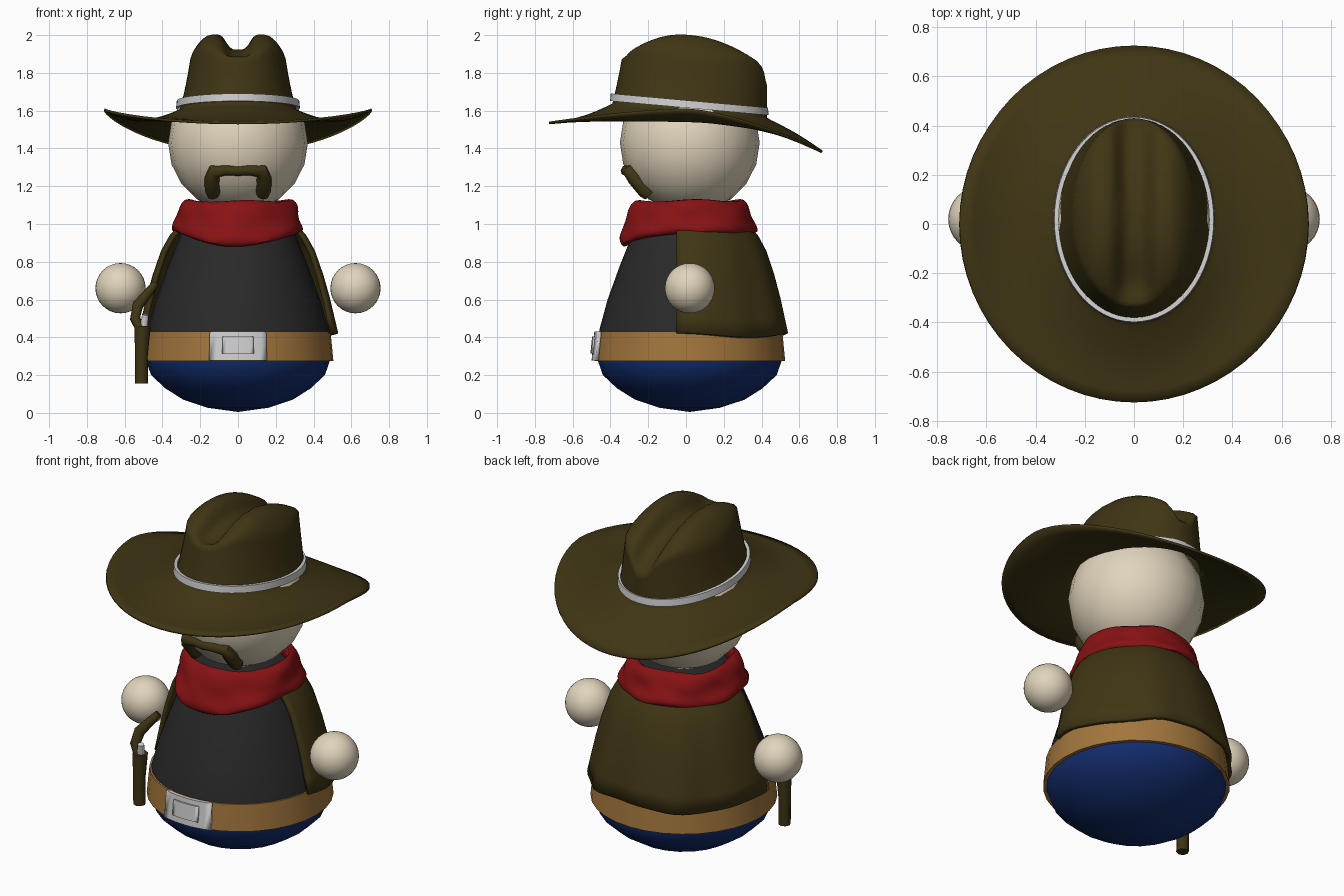
import bpy, bmesh, math
from math import sin, cos, pi
from mathutils import Vector

if "Cube" in bpy.data.objects:
    bpy.data.objects.remove(bpy.data.objects["Cube"])

CY = 0.02   # depth of the body axis


def material(name, r, g, b):
    m = bpy.data.materials.new(name)
    m.use_nodes = True
    m.diffuse_color = (r, g, b, 1)
    bsdf = m.node_tree.nodes["Principled BSDF"]
    bsdf.inputs["Base Color"].default_value = (r, g, b, 1)
    bsdf.inputs["Roughness"].default_value = 0.8
    return m


SKIN = material("skin", 0.75, 0.66, 0.5)
BROWN = material("dark brown", 0.05, 0.036, 0.007)
RED = material("red", 0.25, 0.006, 0.007)
BLACK = material("charcoal", 0.022, 0.022, 0.022)
TAN = material("tan leather", 0.36, 0.18, 0.045)
BLUE = material("navy", 0.006, 0.025, 0.15)
METAL = material("light grey", 0.62, 0.62, 0.63)


def finish(ob, mat, angle=50):
    ob.data.materials.append(mat)
    bpy.ops.object.select_all(action="DESELECT")
    ob.select_set(True)
    bpy.context.view_layer.objects.active = ob
    bpy.ops.object.shade_smooth_by_angle(angle=math.radians(angle))
    return ob


def loft(name, rows, mat, wrap=True, loop=False, angle=50):
    """Skin rows of points; wrap closes each row, loop joins last row to first."""
    bm = bmesh.new()
    grid = [[bm.verts.new(p) for p in row] for row in rows]
    n = len(grid[0])
    for i in range(len(grid) if loop else len(grid) - 1):
        a, b = grid[i], grid[(i + 1) % len(grid)]
        for j in range(n if wrap else n - 1):
            k = (j + 1) % n
            bm.faces.new((a[j], a[k], b[k], b[j]))
    bmesh.ops.remove_doubles(bm, verts=bm.verts, dist=1e-5)
    bmesh.ops.recalc_face_normals(bm, faces=bm.faces)
    me = bpy.data.meshes.new(name)
    bm.to_mesh(me)
    bm.free()
    ob = bpy.data.objects.new(name, me)
    bpy.context.collection.objects.link(ob)
    return finish(ob, mat, angle)


def lathe(name, profile, mat, n=32, angle=50):
    return loft(name, [[(r * cos(2 * pi * j / n), CY + r * sin(2 * pi * j / n), z)
                        for j in range(n)] for r, z in profile], mat, angle=angle)


def ball(name, loc, r, mat, n):
    bpy.ops.mesh.primitive_uv_sphere_add(segments=n, ring_count=n // 2, radius=r, location=loc)
    ob = bpy.context.object
    ob.name = name
    return finish(ob, mat, 80)


def tube(name, pts, radii, depth, mat):
    cu = bpy.data.curves.new(name, "CURVE")
    cu.dimensions = "3D"
    cu.bevel_depth, cu.bevel_resolution, cu.use_fill_caps = depth, 2, True
    sp = cu.splines.new("POLY")
    sp.points.add(len(pts) - 1)
    for p, co, r in zip(sp.points, pts, radii):
        p.co, p.radius = (*co, 1), r
    ob = bpy.data.objects.new(name, cu)
    bpy.context.collection.objects.link(ob)
    bpy.ops.object.select_all(action="DESELECT")
    ob.select_set(True)
    bpy.context.view_layer.objects.active = ob
    bpy.ops.object.convert(target="MESH")
    return finish(bpy.context.object, mat)


def arc_plate(name, half, z0, z1, r0, r1, thick, mat):
    """Curved plate wrapped on the front of the belt."""
    rows = []
    for i in range(9):
        a = -pi / 2 + half * (i / 4 - 1)
        rows.append([(r * cos(a), CY + r * sin(a), z) for r, z in
                     ((r0, z0), (r0 + thick, z0), (r1 + thick, z1), (r1, z1))])
    ob = loft(name, rows, mat, angle=30)
    bm = bmesh.new()
    bm.from_mesh(ob.data)
    bmesh.ops.holes_fill(bm, edges=bm.edges)
    bmesh.ops.recalc_face_normals(bm, faces=bm.faces)
    bm.to_mesh(ob.data)
    bm.free()


# Body: rounded trousers, shirt and belt
lathe("trousers", [(0, .005), (.16, .027), (.29, .07), (.385, .13), (.46, .2), (.488, .28), (.48, .34)], BLUE, 24)
lathe("shirt", [(.49, .38), (.476, .45), (.435, .6), (.37, .78), (.31, .93), (.25, 1.05), (0, 1.1)], BLACK)
lathe("belt", [(.47, .275), (.505, .275), (.49, .43), (.46, .43)], TAN, angle=30)
arc_plate("buckle", .3, .278, .432, .505, .49, .015, METAL)
arc_plate("buckle_tongue", .16, .315, .405, .517, .508, .009, METAL)

# Head and floating hands
HEAD = Vector((0, CY, 1.43))
ball("head", HEAD, .37, SKIN, 20)
for side, label in ((1, "left"), (-1, "right")):
    ball(label + "_hand", (side * .622, CY, .66), .133, SKIN, 32)

# Moustache laid on the face
half = [(0, 1.28), (.06, 1.285), (.125, 1.28), (.137, 1.24), (.135, 1.175), (.132, 1.155)]
path = [(-x, z) for x, z in half[:0:-1]] + half
pts = [(x, CY - math.sqrt(.372 ** 2 - x * x - (z - HEAD.z) ** 2), z) for x, z in path]
arm = [.75, .8, 1.1, 1.2, 1.2, 1]
tube("moustache", pts, arm[:0:-1] + arm, .034, BROWN)

# Neckerchief: folded ring with a point hanging in front
section = [(.24, 1.10), (.265, 1.135), (.305, 1.115), (.32, 1.06), (.325, 1.02),
           (.35, .985), (.345, .95), (.30, .94), (.26, 1.0)]
rows = []
for i in range(48):
    a = 2 * pi * i / 48
    front = max(0, -sin(a))
    row = []
    for k, (r, z) in enumerate(section):
        low = (1.14 - z) / .2
        fold = .008 * sin(5 * a + k) + .006 * sin(9 * a - 2 * k)
        rr = r + fold + .035 * low * front ** 2 + .012 * low * max(0, sin(a))
        row.append((rr * cos(a), CY + rr * sin(a),
                    z - .075 * low * front ** 4 + .006 * sin(4 * a + 1)))
    rows.append(row)
scarf = loft("neckerchief", rows, RED, loop=True, angle=80)
scarf.modifiers.new("soft", "SUBSURF").levels = 1

# Sleeveless coat, open at the front
rows = []
for z, r in ((.41, .512), (.5, .492), (.6, .47), (.72, .438), (.85, .395), (.93, .352), (.98, .31), (1.03, .25)):
    row = []
    edge = math.asin(.07 / r)
    for j in range(41):
        a = -edge + (pi + 2 * edge) * j / 40
        loose = (1.03 - z) / .62
        rr = r + loose * (.008 * sin(7 * a) + .005 * sin(12 * a + 1))
        row.append((rr * cos(a), CY + rr * sin(a), z + loose * .012 * sin(4 * a + 2)))
    rows.append(row)
coat = loft("coat", rows, BROWN, wrap=False, angle=60)
shell = coat.modifiers.new("thickness", "SOLIDIFY")
shell.thickness, shell.offset = .025, 0

# Holster and pistol on the right hip
tube("holster", [(-.51, -.2, .155), (-.512, -.2, .3), (-.505, -.2, .46)], (1, 1, 1.25), .034, BROWN)
tube("pistol_grip", [(-.51, -.2, .43), (-.545, -.19, .5), (-.53, -.17, .57), (-.48, -.15, .63), (-.44, -.12, .68)],
     (1, 1.1, 1.2, 1, .8), .026, BROWN)
tube("pistol_hammer", [(-.5, -.2, .45), (-.49, -.215, .52)], (1, .8), .022, METAL)


# Hat: brim, flared base and creased crown in one surface
N = 64


def base_height(y):
    return 1.595 - .09 * y


def crown_height(x, y):
    ridge = 2.003 - (.85 if y > -.03 else 1.25) * (y + .03) ** 2
    groove = .08 * math.exp(-(x / .07) ** 4) * (1 if y > -.2 else max(0, 1 - (y + .2) ** 2 * 60))
    return ridge - groove - 8.5 * max(0, abs(x) - .135) ** 2


def crown_ring(t, grow=0):
    """Crown side outline, t from 0 at the brim to 1 at the top edge."""
    out = []
    for j in range(N):
        a = 2 * pi * j / N
        x = (.318 - .065 * t + grow) * cos(a)
        y = .018 + .027 * t + (.41 - .025 * t + grow) * sin(a)
        out.append((x, y, base_height(y) * (1 - t) + (crown_height(x, y) - .01) * t))
    return out


def brim_ring(u):
    out = []
    for j, (x, y, z) in enumerate(crown_ring(0, .01)):
        a = 2 * pi * j / N
        s = sin(a)
        rim = 1.612 - (.225 if s > 0 else .07) * abs(s) ** 1.5
        out.append((x + (.705 * cos(a) - x) * u, y + (.725 * s - y) * u,
                    z + (rim - z) * u - (.02 + .03 * cos(a) ** 2) * sin(pi * u)
                    + .03 * max(0, s) * sin(pi * u)))
    return out


rows = [brim_ring(u) for u in (1, .85, .7, .55, .4, .25, .12, .04)]
rows += [crown_ring(t) for t in (.04, .1, .2, .35, .5, .65, .8, .92, 1)]
for k in (.95, .87, .78, .68, .57, .46, .35, .24, .12, 0):
    ring = [(x * k, .045 + (y - .045) * k) for x, y, z in crown_ring(1)]
    rows.append([(x, y, crown_height(x, y)) for x, y in ring])
hat = loft("hat", rows, BROWN, angle=80)
shell = hat.modifiers.new("thickness", "SOLIDIFY")
shell.thickness, shell.offset = .014, -1

# Hat band
rows = []
for grow, dz in ((-.005, .02), (.01, .02), (.006, .06), (-.012, .06)):
    rows.append([(x, y, z + dz) for x, y, z in crown_ring(0, grow)])
loft("hat_band", rows, METAL, loop=True, angle=40)
